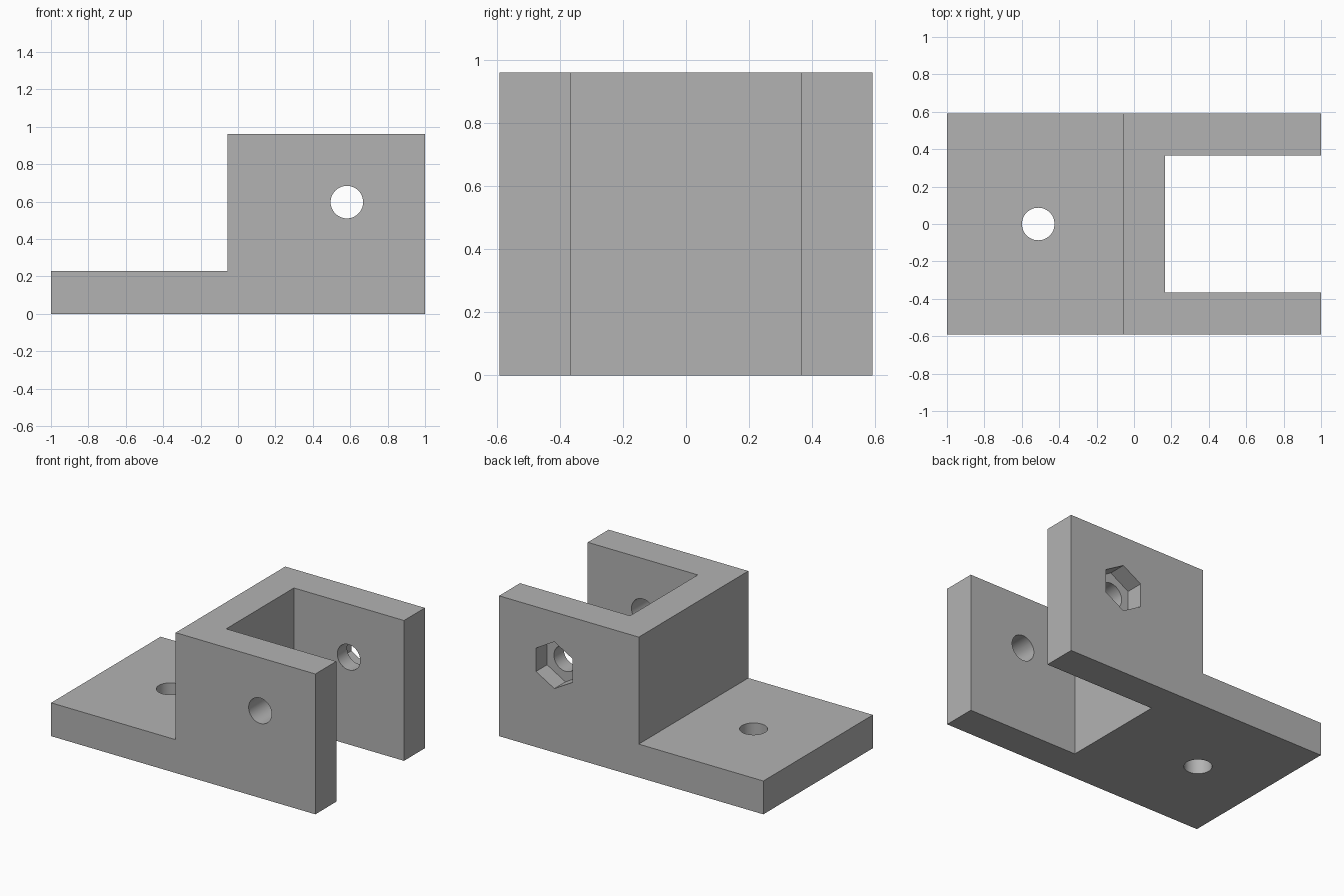
import bpy
import bmesh
import math

cube = bpy.data.objects.get("Cube")
if cube:
    bpy.data.objects.remove(cube, do_unlink=True)

LENGTH, HALF_DEPTH, HEIGHT = 2.0, 0.592, 0.96
BASE_TOP, STEP_X = 0.228, -0.057
SLOT_X, SLOT_HALF = 0.167, 0.366
HOLE_R, NUT_R, NUT_DEPTH = 0.087, 0.16, 0.12
PIN_X, PIN_Z, BOLT_X = 0.582, 0.597, -0.512

grey = bpy.data.materials.new("plain grey")
grey.use_nodes = True
grey.diffuse_color = (0.45, 0.45, 0.45, 1)
grey.node_tree.nodes["Principled BSDF"].inputs["Base Color"].default_value = (0.45, 0.45, 0.45, 1)


def cut(target, cutter):
    """Subtract a cutter from the target and discard it."""
    cutter.hide_render = True
    mod = target.modifiers.new("cut", "BOOLEAN")
    mod.operation = "DIFFERENCE"
    mod.solver = "EXACT"
    mod.object = cutter
    bpy.context.view_layer.objects.active = target
    bpy.ops.object.modifier_apply(modifier=mod.name)
    bpy.data.objects.remove(cutter, do_unlink=True)


def cylinder(name, sides, radius, depth, location, along_y=False):
    rotation = (math.pi / 2 if along_y else 0, 0, 0)
    bpy.ops.mesh.primitive_cylinder_add(vertices=sides, radius=radius, depth=depth,
                                        location=location, rotation=rotation)
    bpy.context.object.name = name
    return bpy.context.object


# Stepped bracket body: side profile extruded through the depth
profile = [(-1, 0), (1, 0), (1, HEIGHT), (STEP_X, HEIGHT), (STEP_X, BASE_TOP), (-1, BASE_TOP)]
bm = bmesh.new()
face = bm.faces.new([bm.verts.new((x, -HALF_DEPTH, z)) for x, z in profile])
side = bmesh.ops.extrude_face_region(bm, geom=[face])
moved = [v for v in side["geom"] if isinstance(v, bmesh.types.BMVert)]
bmesh.ops.translate(bm, verts=moved, vec=(0, 2 * HALF_DEPTH, 0))
bmesh.ops.recalc_face_normals(bm, faces=bm.faces)
mesh = bpy.data.meshes.new("bracket")
bm.to_mesh(mesh)
bm.free()
bracket = bpy.data.objects.new("bracket", mesh)
bpy.context.collection.objects.link(bracket)
mesh.materials.append(grey)

# Open slot between the two side walls
bpy.ops.mesh.primitive_cube_add(size=1, location=(SLOT_X + LENGTH / 2, 0, HEIGHT / 2))
slot = bpy.context.object
slot.name = "slot_cutter"
slot.scale = (LENGTH, 2 * SLOT_HALF, 2 * HEIGHT)
cut(bracket, slot)

# Pin hole through both walls, bolt hole in the base, nut pocket in the back wall
cut(bracket, cylinder("pin_cutter", 48, HOLE_R, 2, (PIN_X, 0, PIN_Z), True))
cut(bracket, cylinder("bolt_cutter", 48, HOLE_R, 1, (BOLT_X, 0, 0)))
cut(bracket, cylinder("nut_cutter", 6, NUT_R, 2 * NUT_DEPTH, (PIN_X, HALF_DEPTH, PIN_Z), True))

# Smooth hole walls, crisp edges
bpy.ops.object.select_all(action="DESELECT")
bracket.select_set(True)
bpy.context.view_layer.objects.active = bracket
bpy.ops.object.shade_smooth_by_angle(angle=math.radians(30))
